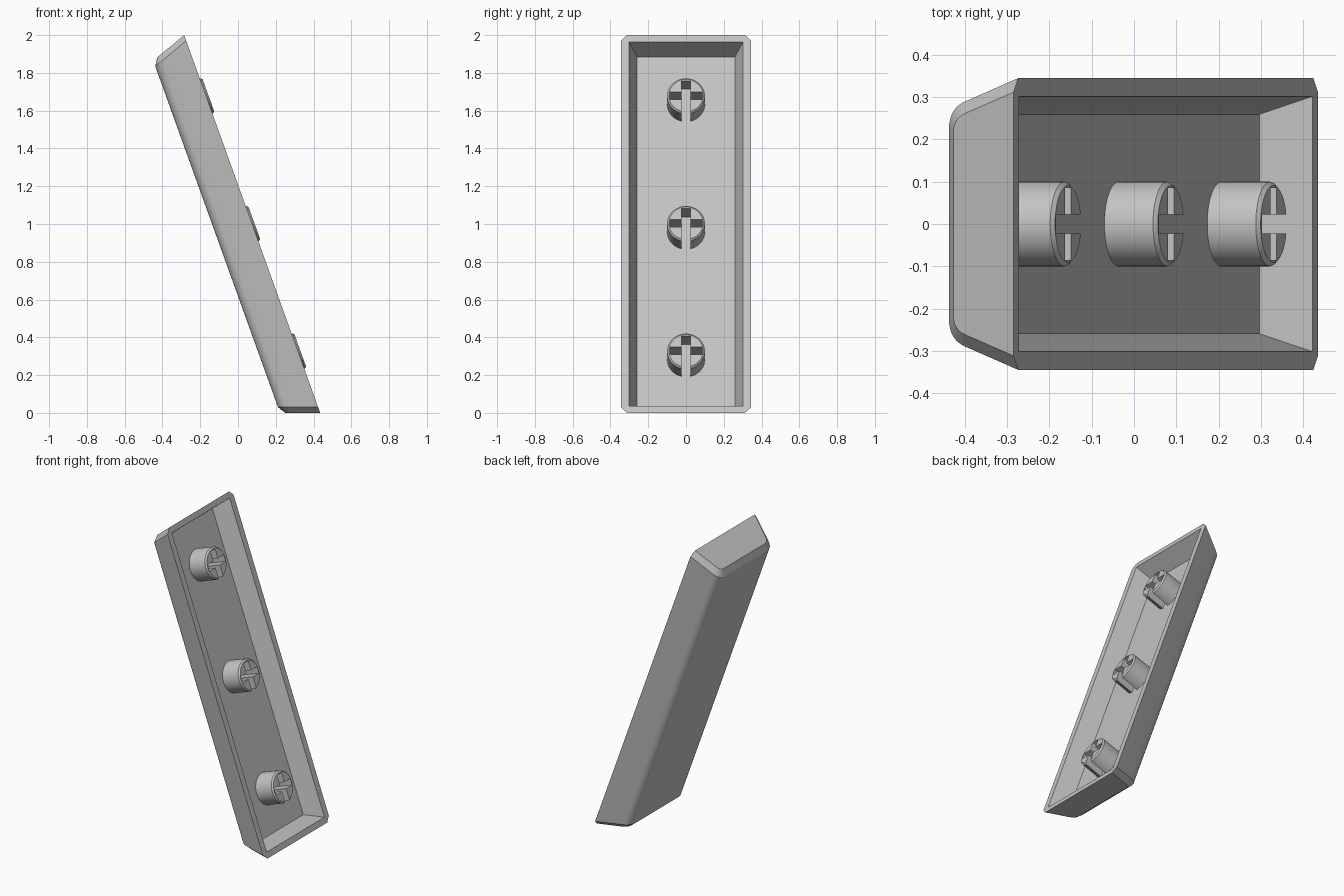
import bpy, bmesh, math
from mathutils import Vector, Matrix

cube = bpy.data.objects.get("Cube")
if cube:
    bpy.data.objects.remove(cube, do_unlink=True)

HALF = 1.063      # half length of the open rim
DRAFT = 0.36      # inward slope of every wall
FLOOR = -0.118    # inner floor, below the rim
TILT = Matrix.Translation((0.075, 0, 1.0)) @ Matrix.Rotation(math.atan2(1, DRAFT), 4, 'Y')

grey = bpy.data.materials.new("light grey plastic")
grey.use_nodes = True
COLOUR = (0.55, 0.55, 0.55, 1)
grey.diffuse_color = COLOUR
grey.node_tree.nodes["Principled BSDF"].inputs["Base Color"].default_value = COLOUR


def make_object(name, bm):
    bmesh.ops.recalc_face_normals(bm, faces=bm.faces)
    mesh = bpy.data.meshes.new(name)
    bm.to_mesh(mesh)
    bm.free()
    mesh.materials.append(grey)
    obj = bpy.data.objects.new(name, mesh)
    bpy.context.collection.objects.link(obj)
    return obj


def activate(obj):
    bpy.ops.object.select_all(action='DESELECT')
    obj.select_set(True)
    bpy.context.view_layer.objects.active = obj


def smooth(obj):
    activate(obj)
    bpy.ops.object.shade_smooth_by_angle(angle=math.radians(30))


def section(half_width, depth, fillet, steps=8):
    """Cross-section (y, depth) from one rim edge over the back to the other."""
    corner = Vector((half_width - DRAFT * depth, depth))
    a = corner + Vector((DRAFT, -1)).normalized() * fillet
    b = corner - Vector((fillet, 0))
    half = [Vector((half_width, 0))]
    for i in range(steps + 1):
        t = i / steps
        half.append(a * (1 - t) ** 2 + corner * 2 * t * (1 - t) + b * t * t)
    return half + [Vector((-p.x, p.y)) for p in reversed(half)]


# Cap shell: rounded back, chamfered drafted ends, hollow tray inside
bm = bmesh.new()
body = section(0.345, 0.2, 0.05)
end = section(0.312, 0.174, 0.035)


def ring(profile, side, setback):
    return [bm.verts.new((side * (HALF - setback - DRAFT * p.y), p.x, -p.y)) for p in profile]


rings = [ring(end, 1, 0), ring(body, 1, 0.032), ring(body, -1, 0.032), ring(end, -1, 0)]
for r, s in zip(rings, rings[1:]):
    for i in range(len(r) - 1):
        bm.faces.new((r[i], r[i + 1], s[i + 1], s[i]))
bm.faces.new(rings[0])
bm.faces.new(rings[3])


def rectangle(hx, hy, z):
    return [bm.verts.new((x * hx, y * hy, z)) for x, y in ((1, 1), (-1, 1), (-1, -1), (1, -1))]


taper = DRAFT * FLOOR
inner = rectangle(HALF - 0.038, 0.302, 0)
floor = rectangle(HALF - 0.038 + taper, 0.302 + taper, FLOOR)
outer = [r[0] for r in rings] + [r[-1] for r in reversed(rings)]
for k in range(4):
    n = (k + 1) % 4
    bm.faces.new((outer[2 * k], outer[2 * k + 1], inner[k]))
    bm.faces.new((outer[2 * k + 1], outer[(2 * k + 2) % 8], inner[n], inner[k]))
    bm.faces.new((inner[k], inner[n], floor[n], floor[k]))
bm.faces.new(floor)
shell = make_object("cap_shell", bm)
shell.matrix_world = TILT
smooth(shell)


# Mounting stems: chamfered cylinders with a cross-shaped socket
def box(name, x0, x1, hy):
    bm = bmesh.new()
    bmesh.ops.create_cube(bm, size=1)
    bmesh.ops.scale(bm, vec=(x1 - x0, 2 * hy, 1), verts=bm.verts)
    bmesh.ops.translate(bm, vec=((x0 + x1) / 2, 0, 0), verts=bm.verts)
    return make_object(name, bm)


def make_stem(name, x):
    bm = bmesh.new()
    loops = []
    for radius, z in ((0.1, FLOOR), (0.1, 0.004), (0.091, 0.013)):
        loops.append([bm.verts.new((radius * math.cos(a), radius * math.sin(a), z))
                      for a in (math.tau * i / 48 for i in range(48))])
    for r, s in zip(loops, loops[1:]):
        for i in range(48):
            j = (i + 1) % 48
            bm.faces.new((r[i], r[j], s[j], s[i]))
    bm.faces.new(loops[0])
    bm.faces.new(loops[2])
    stem = make_object(name, bm)
    # long arm runs out through the lower side, cross arm stays closed
    for cutter in (box("slot_long", -0.083, 0.15, 0.023), box("slot_cross", -0.021, 0.021, 0.085)):
        activate(stem)
        mod = stem.modifiers.new("slot", 'BOOLEAN')
        mod.operation = 'DIFFERENCE'
        mod.solver = 'EXACT'
        mod.object = cutter
        bpy.ops.object.modifier_apply(modifier=mod.name)
        bpy.data.objects.remove(cutter, do_unlink=True)
    stem.matrix_world = TILT @ Matrix.Translation((x, 0, 0))
    smooth(stem)


for name, x in (("upper_stem", -0.718), ("middle_stem", 0), ("lower_stem", 0.718)):
    make_stem(name, x)
